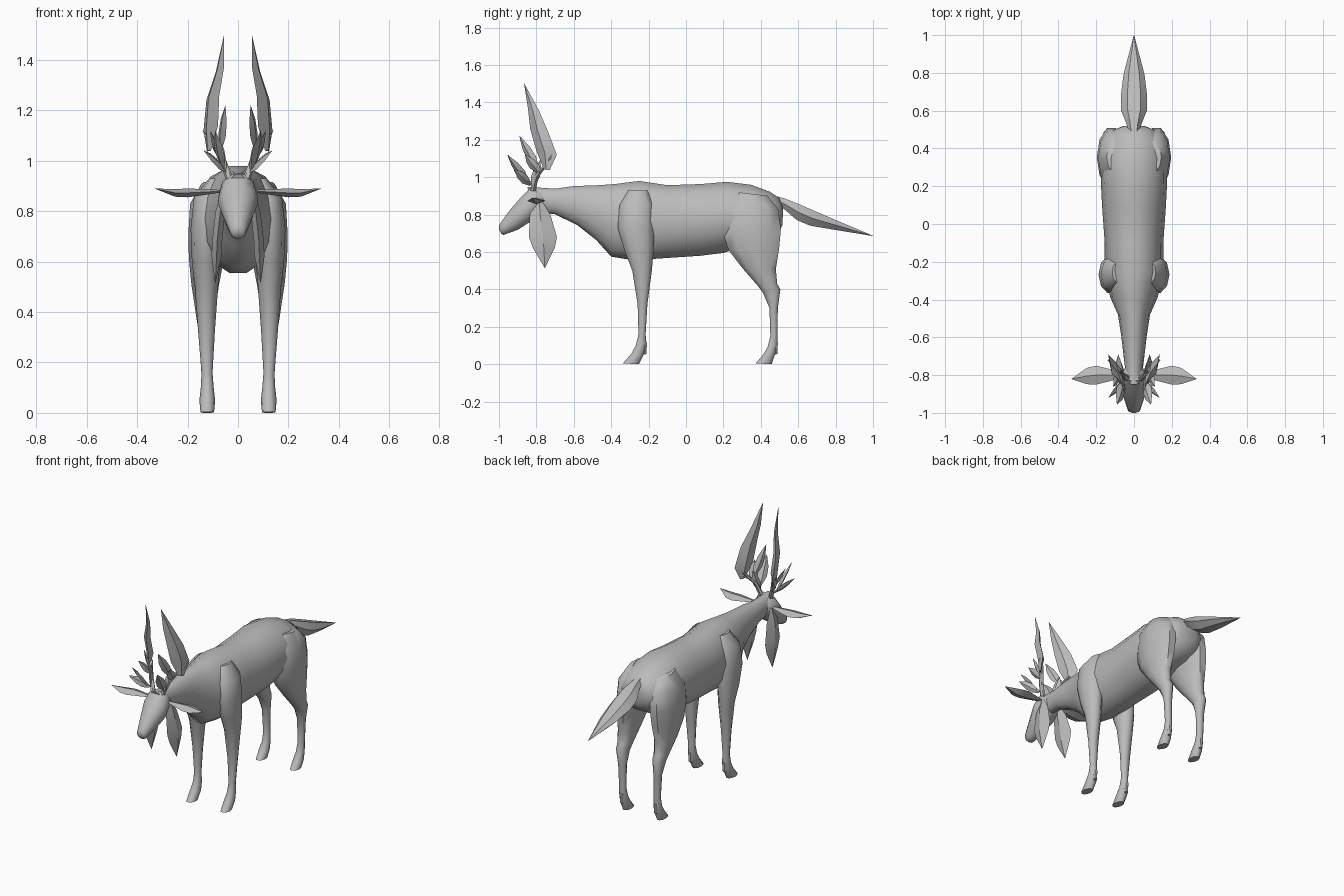
import bpy, bmesh, math
from mathutils import Vector as V

coat = bpy.data.materials.new("grey_coat")
coat.diffuse_color = (0.5, 0.5, 0.5, 1)


def loft(name, rings, sides=12, mirror=False, angle=50):
    """Skin a tube through rings of (centre, half axis a, half axis b)."""
    bm = bmesh.new()
    loops = []
    for c, a, b in rings:
        ts = [2 * math.pi * i / sides for i in range(sides)]
        loops.append([bm.verts.new(V(c) + V(a) * math.cos(t) + V(b) * math.sin(t)) for t in ts])
    for p, q in zip(loops, loops[1:]):
        for i in range(sides):
            j = (i + 1) % sides
            bm.faces.new((p[i], p[j], q[j], q[i]))
    bm.faces.new(loops[0][::-1])
    bm.faces.new(loops[-1])
    bmesh.ops.remove_doubles(bm, verts=bm.verts, dist=0.0005)
    bmesh.ops.recalc_face_normals(bm, faces=bm.faces)
    me = bpy.data.meshes.new(name)
    bm.to_mesh(me)
    bm.free()
    me.materials.append(coat)
    ob = bpy.data.objects.new(name, me)
    bpy.context.collection.objects.link(ob)
    bpy.ops.object.select_all(action='DESELECT')
    ob.select_set(True)
    bpy.context.view_layer.objects.active = ob
    bpy.ops.object.shade_smooth_by_angle(angle=math.radians(angle))
    if mirror:
        ob.modifiers.new("Mirror", 'MIRROR')
    return ob


def side(rows):
    """Rings from side outline pairs: (y1, z1, y2, z2, centre x, half width)."""
    out = []
    for y1, z1, y2, z2, cx, rx in rows:
        p, q = V((cx, y1, z1)), V((cx, y2, z2))
        out.append(((p + q) / 2, V((rx, 0, 0)), (p - q) / 2))
    return out


def blade(name, pts, wide, thick, widths):
    """Mirrored leaf with a diamond section along pts."""
    w, t = V(wide).normalized(), V(thick).normalized()
    loft(name, [(p, w * h, t * min(0.35 * h, 0.02)) for p, h in zip(pts, widths)], 4, True, 30)


# Trunk and neck
loft("body", side([
    (-0.85, 0.95, -0.80, 0.81, 0, 0.04),
    (-0.70, 0.94, -0.70, 0.80, 0, 0.055),
    (-0.60, 0.955, -0.58, 0.74, 0, 0.068),
    (-0.48, 0.96, -0.48, 0.66, 0, 0.085),
    (-0.38, 0.968, -0.40, 0.57, 0, 0.125),
    (-0.25, 0.985, -0.28, 0.55, 0, 0.155),
    (-0.10, 0.962, -0.10, 0.563, 0, 0.155),
    (0.08, 0.968, 0.08, 0.575, 0, 0.168),
    (0.22, 0.98, 0.20, 0.59, 0, 0.175),
    (0.35, 0.963, 0.32, 0.63, 0, 0.175),
    (0.45, 0.925, 0.42, 0.65, 0, 0.155),
    (0.50, 0.89, 0.49, 0.69, 0, 0.115),
    (0.52, 0.84, 0.515, 0.74, 0, 0.06)]), 14)

# Head
loft("head", side([
    (-0.77, 0.93, -0.75, 0.83, 0, 0.045),
    (-0.83, 0.95, -0.78, 0.80, 0, 0.075),
    (-0.88, 0.90, -0.82, 0.765, 0, 0.08),
    (-0.94, 0.83, -0.90, 0.715, 0, 0.055),
    (-0.98, 0.775, -0.945, 0.70, 0, 0.04),
    (-1.0, 0.745, -0.975, 0.69, 0, 0.032),
    (-1.0, 0.72, -0.985, 0.695, 0, 0.018)]), 10)

# Tail
loft("tail", side([
    (0.47, 0.905, 0.49, 0.85, 0, 0.025),
    (0.53, 0.89, 0.53, 0.82, 0, 0.04),
    (0.61, 0.86, 0.59, 0.765, 0, 0.068),
    (0.69, 0.825, 0.66, 0.735, 0, 0.07),
    (0.80, 0.775, 0.79, 0.715, 0, 0.055),
    (1.0, 0.687, 1.0, 0.685, 0, 0.001)]), 6, angle=35)

# Front legs
loft("front_leg", side([
    (-0.31, 0.93, -0.20, 0.93, 0.085, 0.03),
    (-0.36, 0.85, -0.17, 0.86, 0.11, 0.065),
    (-0.37, 0.73, -0.165, 0.73, 0.12, 0.068),
    (-0.33, 0.60, -0.17, 0.60, 0.127, 0.056),
    (-0.29, 0.50, -0.18, 0.50, 0.125, 0.046),
    (-0.26, 0.32, -0.205, 0.32, 0.125, 0.033),
    (-0.255, 0.16, -0.215, 0.16, 0.123, 0.022),
    (-0.27, 0.10, -0.21, 0.11, 0.122, 0.025),
    (-0.295, 0.055, -0.225, 0.05, 0.122, 0.031),
    (-0.34, 0.004, -0.25, 0.0, 0.122, 0.027)]), 10, True)

# Hind legs
loft("hind_leg", side([
    (0.27, 0.92, 0.44, 0.90, 0.095, 0.05),
    (0.20, 0.83, 0.50, 0.83, 0.115, 0.075),
    (0.19, 0.70, 0.515, 0.72, 0.12, 0.077),
    (0.22, 0.61, 0.505, 0.62, 0.125, 0.07),
    (0.30, 0.51, 0.485, 0.51, 0.13, 0.055),
    (0.38, 0.42, 0.49, 0.43, 0.13, 0.042),
    (0.41, 0.38, 0.507, 0.40, 0.13, 0.037),
    (0.445, 0.30, 0.492, 0.30, 0.126, 0.027),
    (0.45, 0.15, 0.49, 0.15, 0.123, 0.022),
    (0.435, 0.09, 0.49, 0.10, 0.122, 0.025),
    (0.41, 0.05, 0.475, 0.045, 0.122, 0.031),
    (0.37, 0.004, 0.46, 0.0, 0.122, 0.027)]), 10, True)

# Dewclaws behind each foot
for name, y in (("front_dewclaw", -0.215), ("hind_dewclaw", 0.485)):
    loft(name, side([(y - 0.02, 0.115, y + 0.008, 0.115, 0.122, 0.018),
                     (y - 0.012, 0.05, y + 0.005, 0.055, 0.122, 0.012)]), 6, True)

# Ears
blade("ear", [(0.06, -0.80, 0.88), (0.12, -0.80, 0.877), (0.20, -0.80, 0.873),
              (0.25, -0.805, 0.873), (0.33, -0.82, 0.89)],
      (0, 1, 0.0), (0, 0, 1), (0.012, 0.03, 0.05, 0.043, 0.001))

# Hanging leaves beside the jaw
blade("jaw_leaf", [(0.06, -0.785, 0.88), (0.07, -0.78, 0.80), (0.083, -0.765, 0.68),
                   (0.085, -0.76, 0.62), (0.09, -0.755, 0.515)],
      (0, 1, 0), (1, 0, 0), (0.012, 0.055, 0.075, 0.058, 0.001))

# Antler stems
loft("antler_stem", [((0.03, -0.82, 0.92), (0.016, 0, 0), (0, 0.016, 0)),
                     ((0.06, -0.80, 1.0), (0.014, 0, 0), (0, 0.014, 0)),
                     ((0.105, -0.74, 1.08), (0.012, 0, 0), (0, 0.012, 0))], 6, True)

# Tall antler blades
blade("antler_blade", [(0.115, -0.745, 1.04), (0.108, -0.745, 1.13), (0.10, -0.785, 1.25),
                       (0.072, -0.815, 1.36), (0.055, -0.865, 1.5)],
      (0.45, 0.85, -0.15), (0.85, -0.45, 0.0), (0.018, 0.062, 0.055, 0.034, 0.001))

# Small leaves around the antler base: base, tip, half width, facing axis
leaves = [((0.07, -0.79, 1.04), (0.05, -0.89, 1.22), 0.028, (0.5, 0.8, 0.3)),
          ((0.06, -0.84, 0.97), (0.09, -0.955, 1.12), 0.030, (0.6, 0.6, 0.3)),
          ((0.05, -0.83, 0.96), (0.135, -0.92, 1.04), 0.026, (0.2, 0.5, 0.8)),
          ((0.08, -0.78, 1.02), (0.11, -0.86, 1.12), 0.028, (0.3, 0.8, 0.3)),
          ((0.09, -0.76, 1.04), (0.14, -0.72, 1.12), 0.022, (0.3, 0.8, 0.1)),
          ((0.05, -0.82, 0.95), (0.07, -0.78, 1.09), 0.026, (0.4, 0.9, 0.0))]
for n, (a, b, h, w) in enumerate(leaves, 1):
    a, b, w = V(a), V(b), V(w)
    d = b - a
    blade(f"antler_leaf_{n}", [a, a.lerp(b, 0.35), a.lerp(b, 0.65), b],
          w, d.cross(w), (0.008, h, h * 0.85, 0.001))
